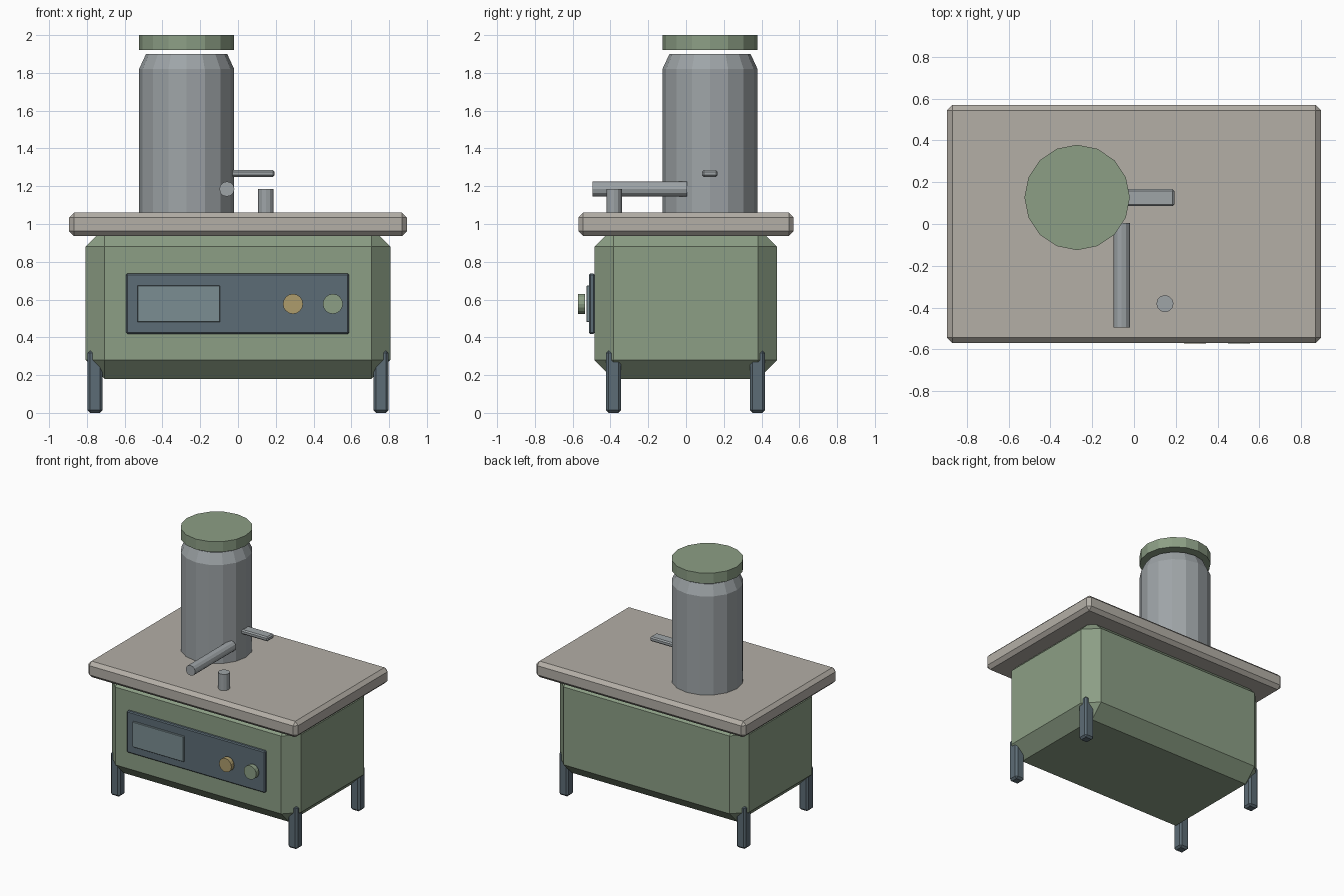
import bpy, bmesh
from math import pi
from mathutils import Matrix, Vector

if "Cube" in bpy.data.objects:
    bpy.data.objects.remove(bpy.data.objects["Cube"])


def material(name, r, g, b):
    m = bpy.data.materials.new(name)
    m.diffuse_color = tuple((c / 255) ** 2.2 for c in (r, g, b)) + (1,)
    m.use_nodes = True
    m.node_tree.nodes["Principled BSDF"].inputs["Base Color"].default_value = m.diffuse_color
    return m


GREEN = material("sage_green", 139, 157, 132)
STONE = material("warm_stone", 178, 173, 165)
SLATE = material("slate", 93, 108, 117)
GLASS = material("display_grey", 122, 140, 145)
STEEL = material("steel", 157, 163, 166)
AMBER = material("amber", 172, 155, 108)


def finish(name, bm, mat):
    bmesh.ops.recalc_face_normals(bm, faces=bm.faces)
    me = bpy.data.meshes.new(name)
    bm.to_mesh(me)
    bm.free()
    me.materials.append(mat)
    ob = bpy.data.objects.new(name, me)
    bpy.context.collection.objects.link(ob)
    return ob


def box(name, lo, hi, mat, chamfer):
    """Chamfered box between two corners."""
    lo, hi = Vector(lo), Vector(hi)
    bm = bmesh.new()
    bmesh.ops.create_cube(bm, size=1)
    bmesh.ops.scale(bm, vec=hi - lo, verts=bm.verts)
    bmesh.ops.translate(bm, vec=(lo + hi) / 2, verts=bm.verts)
    bmesh.ops.bevel(bm, geom=bm.edges[:], offset=chamfer, segments=1,
                    affect='EDGES', profile=0.5)
    return finish(name, bm, mat)


def lathe(name, profile, centre, mat, sides=16, along_y=False):
    """Closed solid from (radius, height) rings, standing on z or lying on y."""
    bm = bmesh.new()
    rings = []
    for r, h in profile:
        circle = bmesh.ops.create_circle(bm, segments=sides, radius=r)["verts"]
        bmesh.ops.translate(bm, vec=(0, 0, h), verts=circle)
        rings.append(circle)
    for a, b in zip(rings, rings[1:]):
        for i in range(sides):
            j = (i + 1) % sides
            bm.faces.new((a[i], a[j], b[j], b[i]))
    bm.faces.new(rings[0])
    bm.faces.new(rings[-1])
    if along_y:
        bmesh.ops.rotate(bm, matrix=Matrix.Rotation(pi / 2, 3, 'X'), verts=bm.verts)
    bmesh.ops.translate(bm, vec=centre, verts=bm.verts)
    return finish(name, bm, mat)


# Cabinet and worktop
box("cabinet", (-0.807, -0.485, 0.18), (0.807, 0.482, 0.98), GREEN, 0.1)
box("worktop", (-0.895, -0.57, 0.937), (0.895, 0.57, 1.06), STONE, 0.026)

# Corner legs
for sx, side in ((-1, "left"), (1, "right")):
    for sy, end in ((-1, "front"), (1, "back")):
        x, y = 0.757 * sx, 0.381 * sy - 0.002
        box(f"{end}_{side}_leg", (x - 0.04, y - 0.04, 0),
            (x + 0.04, y + 0.04, 0.33), SLATE, 0.014)

# Control panel, display and knobs
box("control_panel", (-0.592, -0.513, 0.418), (0.588, -0.483, 0.738), SLATE, 0.007)
box("display", (-0.533, -0.526, 0.48), (-0.096, -0.508, 0.675), GLASS, 0.003)
for name, x, mat in (("amber_knob", 0.291, AMBER), ("green_knob", 0.502, GREEN)):
    lathe(name, [(0.053, 0), (0.053, 0.035)], (x, -0.536, 0.577), mat, along_y=True)

# Canister with floating lid
lathe("canister", [(0.252, 1.04), (0.252, 1.82), (0.215, 1.90)],
      (-0.272, 0.127, 0), STEEL)
lathe("lid", [(0.252, 1.92), (0.252, 2.0)], (-0.272, 0.127, 0), GREEN)

# Spout, side handle and short post
lathe("spout", [(0.04, 0), (0.04, 0.5)], (-0.059, 0.005, 1.185), STEEL, 12, True)
box("side_handle", (-0.05, 0.085, 1.25), (0.193, 0.167, 1.285), STEEL, 0.009)
lathe("post", [(0.041, 1.05), (0.041, 1.185)], (0.148, -0.381, 0), STEEL, 12)
